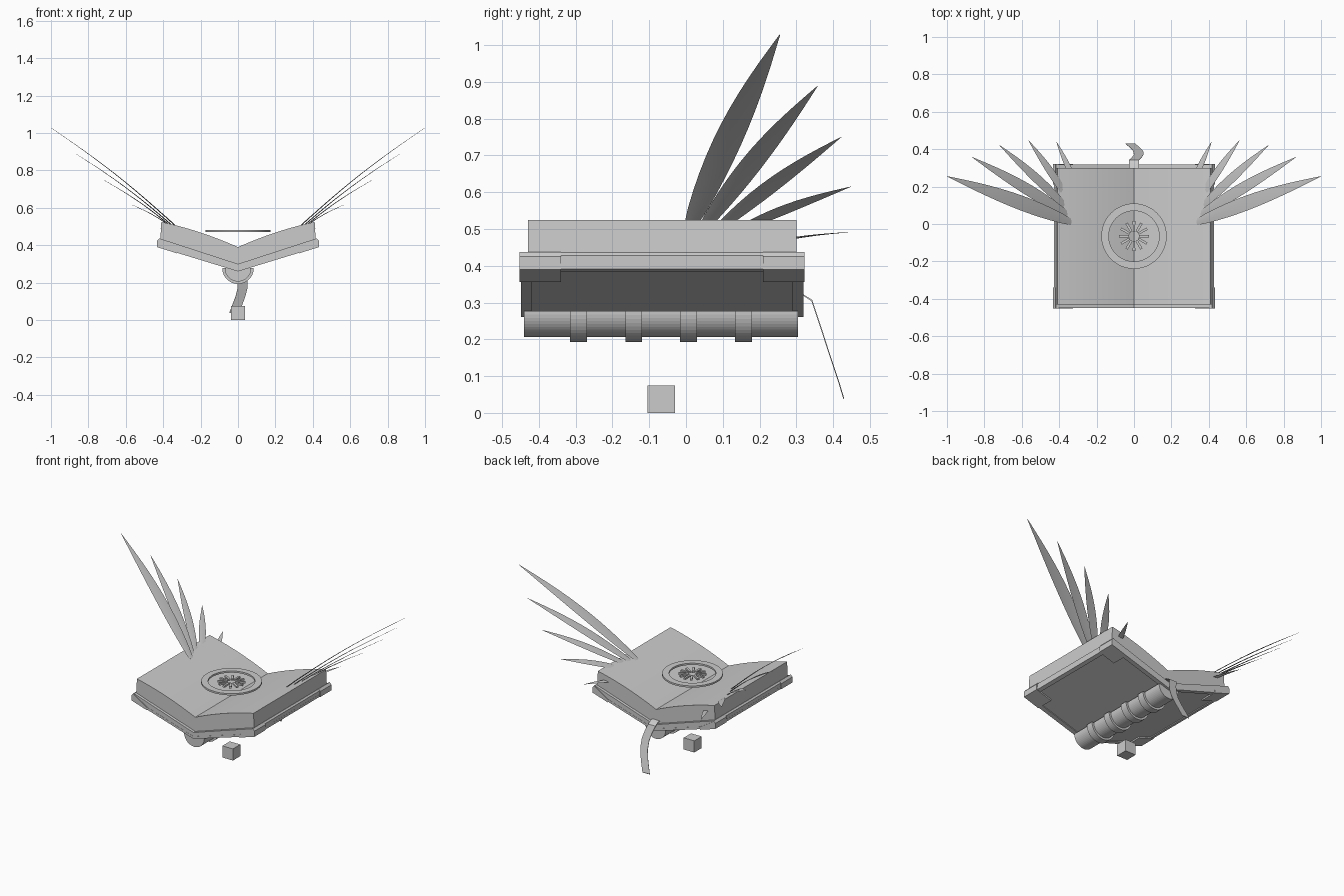
import bpy, bmesh, math
from mathutils import Vector

if "Cube" in bpy.data.objects:
    bpy.data.objects.remove(bpy.data.objects["Cube"])

grey = bpy.data.materials.new("light grey")
grey.diffuse_color = (0.6, 0.6, 0.6, 1)
grey.use_nodes = True
grey.node_tree.nodes["Principled BSDF"].inputs["Base Color"].default_value = grey.diffuse_color


def finish(name, bm, smooth=False):
    bmesh.ops.recalc_face_normals(bm, faces=bm.faces)
    me = bpy.data.meshes.new(name)
    bm.to_mesh(me)
    bm.free()
    me.materials.append(grey)
    ob = bpy.data.objects.new(name, me)
    bpy.context.collection.objects.link(ob)
    if smooth:
        bpy.ops.object.select_all(action='DESELECT')
        ob.select_set(True)
        bpy.context.view_layer.objects.active = ob
        bpy.ops.object.shade_smooth_by_angle(angle=math.radians(30))
    return ob


def extrude(name, pts, axis, a, b, smooth=False):
    """Prism: 2D outline pushed along y (outline in xz) or z (outline in xy)."""
    bm = bmesh.new()
    put = (lambda p, t: (p[0], t, p[1])) if axis == 'y' else (lambda p, t: (p[0], p[1], t))
    lo = [bm.verts.new(put(p, a)) for p in pts]
    hi = [bm.verts.new(put(p, b)) for p in pts]
    bm.faces.new(lo)
    bm.faces.new(hi)
    n = len(pts)
    for i in range(n):
        j = (i + 1) % n
        bm.faces.new((lo[i], lo[j], hi[j], hi[i]))
    return finish(name, bm, smooth)


def strip(name, rings):
    """Skin a row of equal cross-sections and close both ends."""
    bm = bmesh.new()
    rows = [[bm.verts.new(p) for p in r] for r in rings]
    for r, q in zip(rows, rows[1:]):
        for i in range(len(r)):
            j = (i + 1) % len(r)
            bm.faces.new((r[i], r[j], q[j], q[i]))
    bm.faces.new(rows[0])
    bm.faces.new(rows[-1])
    return finish(name, bm, True)


def low(x):          # underside of the tilted cover at distance x from the spine
    return 0.263 + 0.305 * x


for s, side in ((1, "right"), (-1, "left")):
    # Page block with gently curved top
    top = [(0, .39)] + [(x, .39 + .445 * x - .285 * x * x) for x in
                        [0.41 * i / 14 for i in range(1, 15)]]
    page = top + [(.415, .43), (0, .298)]
    extrude(side + "_pages", [(s * x, z) for x, z in page], 'y', -.43, .30, True)

    # Cover board with raised rim underneath
    board = [(0, .30), (.418, .436), (.427, .428), (.427, low(.427) + .003), (0, .266)]
    extrude(side + "_cover", [(s * x, z) for x, z in board], 'y', -.448, .318)

    def plate(name, x0, x1, y0, y1, d):
        pts = [(x0, low(x0) - d), (x1, low(x1) - d), (x1, low(x1) + .012), (x0, low(x0) + .012)]
        extrude(side + name, [(s * x, z) for x, z in pts], 'y', y0, y1)

    plate("_rim_front", 0, .428, -.449, -.42, .003)
    plate("_rim_back", 0, .428, .29, .319, .003)
    plate("_rim_outer", .405, .428, -.42, .29, .003)

    # Corner protectors wrapped round the board
    for y0, y1, end in ((-.452, -.34, "_front"), (.21, .322, "_back")):
        pts = [(.325, low(.325) - .006), (.432, low(.432) - .005), (.432, .425),
               (.42, .438), (.414, .43), (.325, low(.325) + .012)]
        extrude(side + end + "_corner", [(s * x, z) for x, z in pts], 'y', y0, y1)

    # Five fanned feathers: base, tip, half width
    fan = [((.335, .01, .505), (1.0, .255, 1.028), .036),
           ((.345, .045, .50), (.865, .357, .888), .029),
           ((.35, .08, .495), (.72, .422, .75), .024),
           ((.345, .125, .49), (.565, .448, .615), .020),
           ((.30, .19, .455), (.415, .44, .491), .014)]
    for k, (b, t, w) in enumerate(fan):
        b, t = Vector(b), Vector(t)
        d = (t - b).normalized()
        wide = Vector((0, 1, 0))
        wide = (wide - d * wide.dot(d)).normalized()
        if k == 4:
            wide = Vector((1, 0, .15))
            wide = (wide - d * wide.dot(d)).normalized()
        n = d.cross(wide)
        if n.z < 0:
            n = -n
        rings = []
        for i in range(13):
            u = i / 12
            hw = w * max(.03, .45 * (1 - u) ** 2 + math.sin(math.pi * u ** .9) ** .9 * .95
                         if 0 < u < 1 else (.45 if u == 0 else .03))
            c = b.lerp(t, u) + n * (.02 * math.sin(math.pi * u) * (t - b).length)
            th = .003 * (1 - .8 * u)
            ring = [c + wide * hw, c + n * th, c - wide * hw, c - n * th]
            rings.append([(s * p.x, p.y, p.z) for p in ring])
        strip(f"{side}_feather_{k + 1}", rings)


# Half-round spine and its raised bands
def half_round(r):
    return [(r * math.cos(math.pi * i / 24), .277 - r * math.sin(math.pi * i / 24))
            for i in range(25)]


extrude("spine", half_round(.071), 'y', -.44, .305)
for i, y in enumerate((-.292, -.142, .007, .156)):
    extrude(f"spine_band_{i + 1}", half_round(.084), 'y', y - .023, y + .023)

# Floating emblem: open ring and radiating bars
cy, z0, z1, n = -.065, .471, .482, 48
bm = bmesh.new()
loops = []
for r, z in ((.175, z0), (.175, z1), (.135, z1), (.135, z0)):
    loops.append([bm.verts.new((r * math.cos(2 * math.pi * i / n),
                                cy + r * math.sin(2 * math.pi * i / n), z)) for i in range(n)])
for a, q in zip(loops, loops[1:] + loops[:1]):
    for i in range(n):
        j = (i + 1) % n
        bm.faces.new((a[i], a[j], q[j], q[i]))
finish("emblem_ring", bm, True)
for i in range(12):
    a = 2 * math.pi * i / 12
    c, s = math.cos(a), math.sin(a)
    bar = [(.026, -.006), (.08, -.007), (.08, .007), (.026, .006)]
    extrude(f"emblem_ray_{i + 1}", [(r * c - t * s, cy + r * s + t * c) for r, t in bar],
            'z', z0, z1)

# Ribbon hanging from the back: centre x, y, z
path = [(0, .25, .33), (0, .32, .322), (0, .343, .307), (.015, .357, .265), (.025, .372, .22),
        (.024, .388, .17), (.012, .403, .125), (-.005, .418, .08), (-.02, .43, .04)]
strip("ribbon", [[(x - .026, y, z), (x + .026, y, z),
                  (x + .026, y - .002, z - .003), (x - .026, y - .002, z - .003)]
                 for x, y, z in path])

# Small cube beneath
h = .037
extrude("cube", [(-h, -.104), (h, -.104), (h, -.03), (-h, -.03)], 'z', 0, .074)
